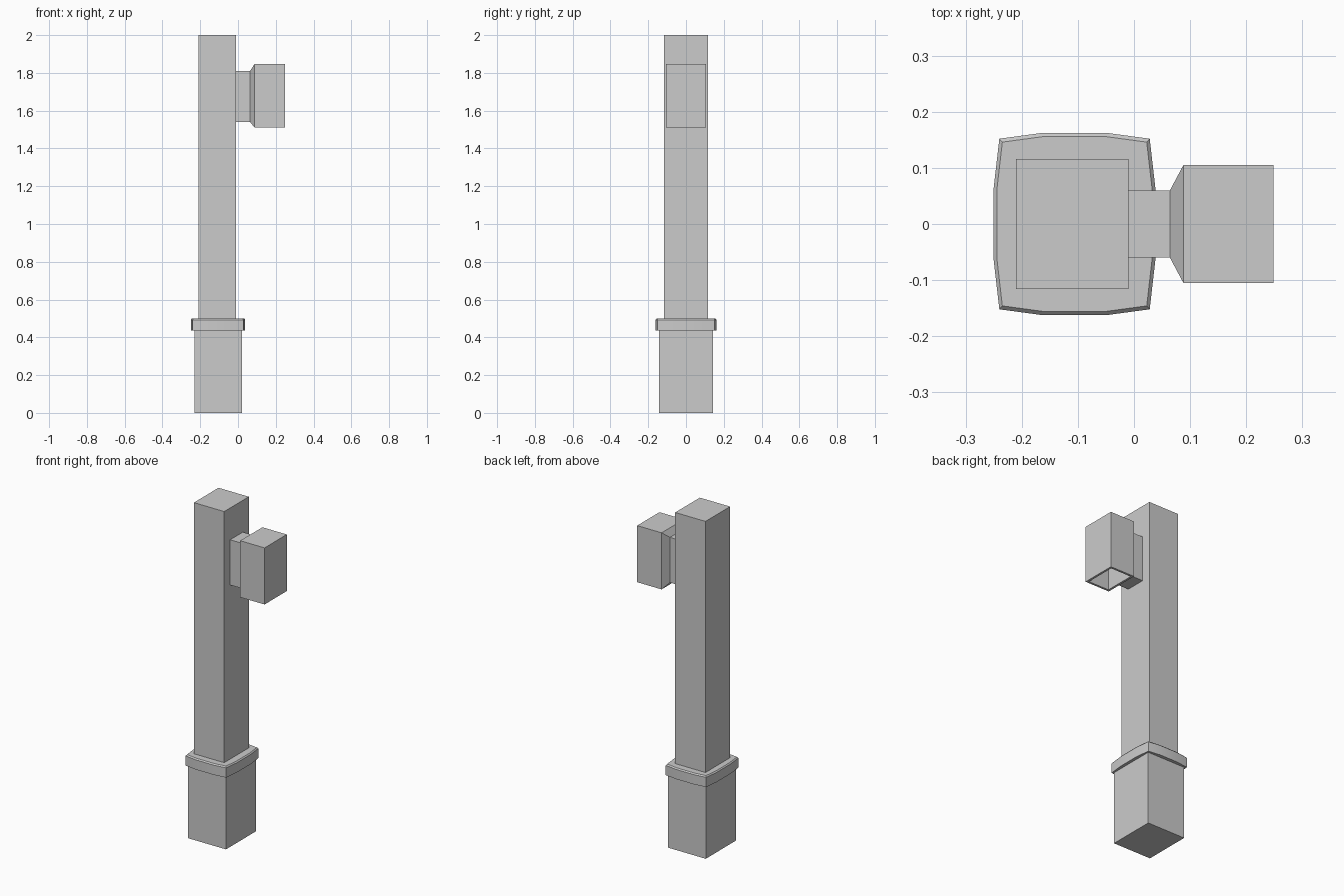
import bpy, bmesh

if "Cube" in bpy.data.objects:
    bpy.data.objects.remove(bpy.data.objects["Cube"])


def finish(name, bm):
    bmesh.ops.recalc_face_normals(bm, faces=bm.faces)
    mesh = bpy.data.meshes.new(name)
    bm.to_mesh(mesh)
    bm.free()
    obj = bpy.data.objects.new(name, mesh)
    bpy.context.collection.objects.link(obj)
    return obj


def loft(name, rings):
    """Skin a list of equal-length rings and cap both ends."""
    bm = bmesh.new()
    loops = [[bm.verts.new(p) for p in ring] for ring in rings]
    for a, b in zip(loops, loops[1:]):
        for i in range(len(a)):
            j = (i + 1) % len(a)
            bm.faces.new((a[i], a[j], b[j], b[i]))
    bm.faces.new(loops[0])
    bm.faces.new(loops[-1])
    return finish(name, bm)


def rect_z(x0, x1, y, z):
    return [(x0, -y, z), (x1, -y, z), (x1, y, z), (x0, y, z)]


# Square base and tall post
loft("base", [rect_z(-0.23, 0.02, 0.142, z) for z in (0, 0.45)])
loft("post", [rect_z(-0.21, -0.01, 0.116, z) for z in (0.45, 2.0)])

# Collar: bowed square band with a slightly bevelled top
CX = -0.106
quarter = [(0.144, 0.065), (0.134, 0.152), (0.06, 0.162)]
outline = []
for sx, sy in ((1, 1), (-1, 1), (-1, -1), (1, -1)):
    pts = quarter if sx * sy > 0 else quarter[::-1]
    outline += [(sx * x, sy * y) for x, y in pts]
collar = loft("collar", [[(CX + x * s, y * s, z) for x, y in outline]
                         for s, z in ((1, 0.435), (1, 0.493), (0.96, 0.5))])
bpy.context.view_layer.objects.active = collar
collar.select_set(True)
bpy.ops.object.shade_smooth_by_angle()


# Bracket arm flaring into the lamp head
def rect_x(x, y, z0, z1):
    return [(x, -y, z0), (x, y, z0), (x, y, z1), (x, -y, z1)]


loft("bracket_arm", [rect_x(x, 0.06, 1.54, 1.81) for x in (-0.012, 0.065)])
head = loft("lamp_head", [rect_x(0.064, 0.06, 1.54, 1.81),
                          rect_x(0.088, 0.105, 1.51, 1.848),
                          rect_x(0.249, 0.105, 1.51, 1.848)])

# Recess under the lamp head
bm = bmesh.new()
bm.from_mesh(head.data)
bottom = min(bm.faces, key=lambda f: f.calc_center_median().z)
bmesh.ops.inset_region(bm, faces=[bottom], thickness=0.018)
bottom = [f for f in bm.faces if f.normal.z < -0.99
          and all(v.co.x > 0.1 and v.co.x < 0.24 for v in f.verts)]
ext = bmesh.ops.extrude_face_region(bm, geom=bottom)
bmesh.ops.translate(bm, vec=(0, 0, 0.17),
                    verts=[g for g in ext["geom"] if isinstance(g, bmesh.types.BMVert)])
bmesh.ops.delete(bm, geom=bottom, context='FACES_ONLY') if all(f.is_valid for f in bottom) else None
bm.to_mesh(head.data)
bm.free()
